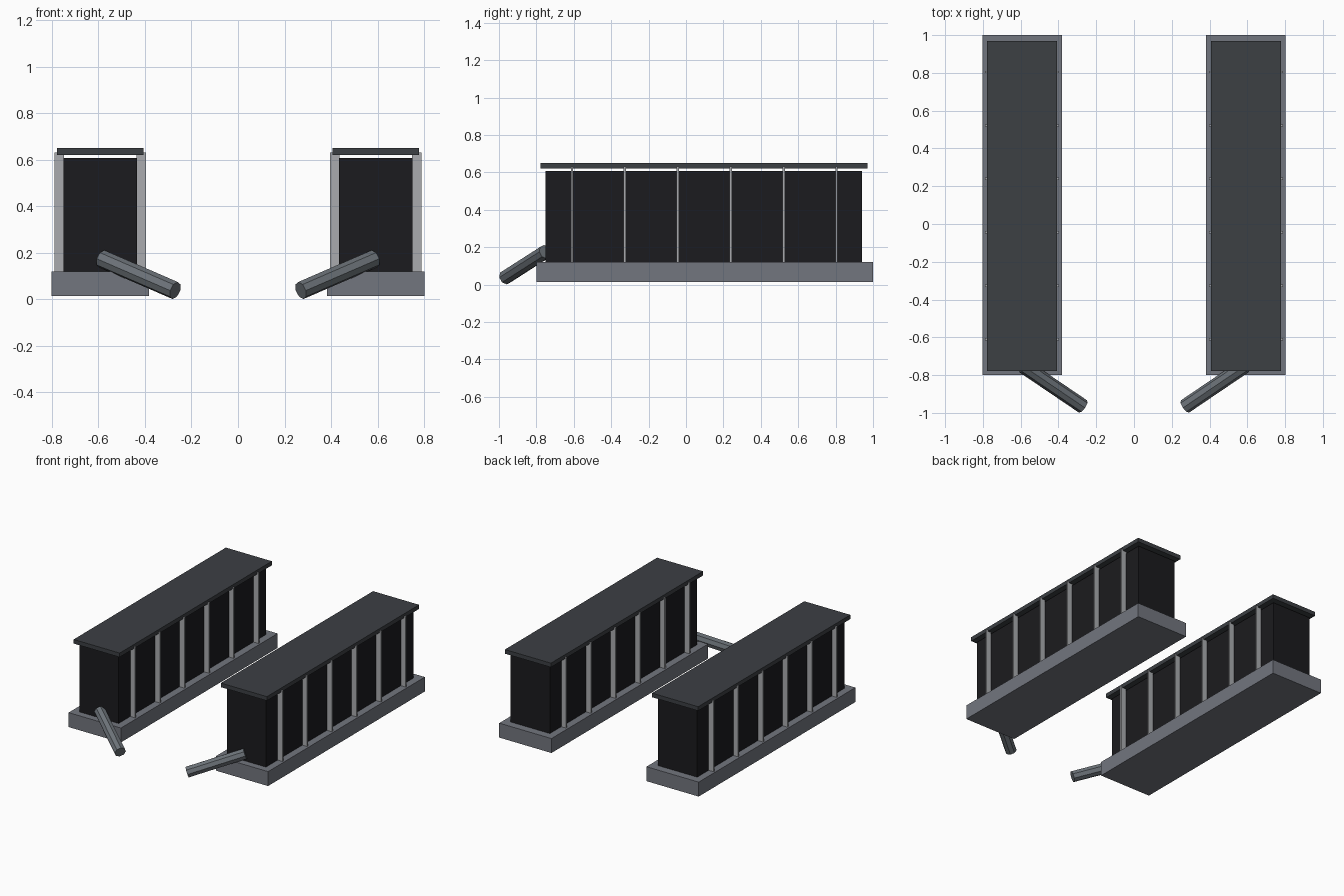
import bpy
from mathutils import Vector

if "Cube" in bpy.data.objects:
    bpy.data.objects.remove(bpy.data.objects["Cube"])


def material(name, rgb):
    m = bpy.data.materials.new(name)
    m.diffuse_color = (*rgb, 1)
    m.use_nodes = True
    m.node_tree.nodes["Principled BSDF"].inputs["Base Color"].default_value = m.diffuse_color
    return m


BASE = material("base_grey", (0.17, 0.18, 0.21))
BODY = material("near_black", (0.011, 0.011, 0.013))
LID = material("dark_grey", (0.045, 0.05, 0.057))
RIB = material("light_grey", (0.40, 0.41, 0.43))
PIPE = material("steel_grey", (0.15, 0.17, 0.19))


def box(name, x, y, z, mat):
    """Box from (min, max) ranges on each axis."""
    lo, hi = Vector((x[0], y[0], z[0])), Vector((x[1], y[1], z[1]))
    bpy.ops.mesh.primitive_cube_add(size=1, location=(lo + hi) / 2)
    ob = bpy.context.object
    ob.name = name
    ob.scale = hi - lo
    bpy.ops.object.transform_apply(location=True, rotation=False, scale=True)
    ob.data.materials.append(mat)


def rod(name, a, b, radius, mat):
    """Eight-sided cylinder between two points."""
    a, b = Vector(a), Vector(b)
    d = b - a
    bpy.ops.mesh.primitive_cylinder_add(
        vertices=8, radius=radius, depth=d.length, location=(a + b) / 2,
        rotation=d.to_track_quat('Z', 'Y').to_euler())
    ob = bpy.context.object
    ob.name = name
    ob.data.materials.append(mat)


for side, s in (("left", -1), ("right", 1)):
    def xr(a, b):
        return tuple(sorted((s * a, s * b)))

    # Plinth, main block and floating lid
    box(f"{side}_base", xr(0.382, 0.802), (-0.80, 1.0), (0.015, 0.12), BASE)
    box(f"{side}_body", xr(0.435, 0.75), (-0.75, 0.942), (0.12, 0.608), BODY)
    box(f"{side}_lid", xr(0.407, 0.777), (-0.778, 0.97), (0.62, 0.65), LID)

    # Thin upright ribs along both long sides
    for i in range(6):
        y = -0.61 + i * 0.283
        for face, x0, x1 in (("inner", 0.396, 0.437), ("outer", 0.748, 0.789)):
            box(f"{side}_{face}_rib_{i + 1}", xr(x0, x1),
                (y - 0.006, y + 0.006), (0.12, 0.632), RIB)

    # Slanted outlet pipe at the front
    rod(f"{side}_pipe", (s * 0.27, -0.966, 0.038), (s * 0.586, -0.752, 0.175),
        0.039, PIPE)
